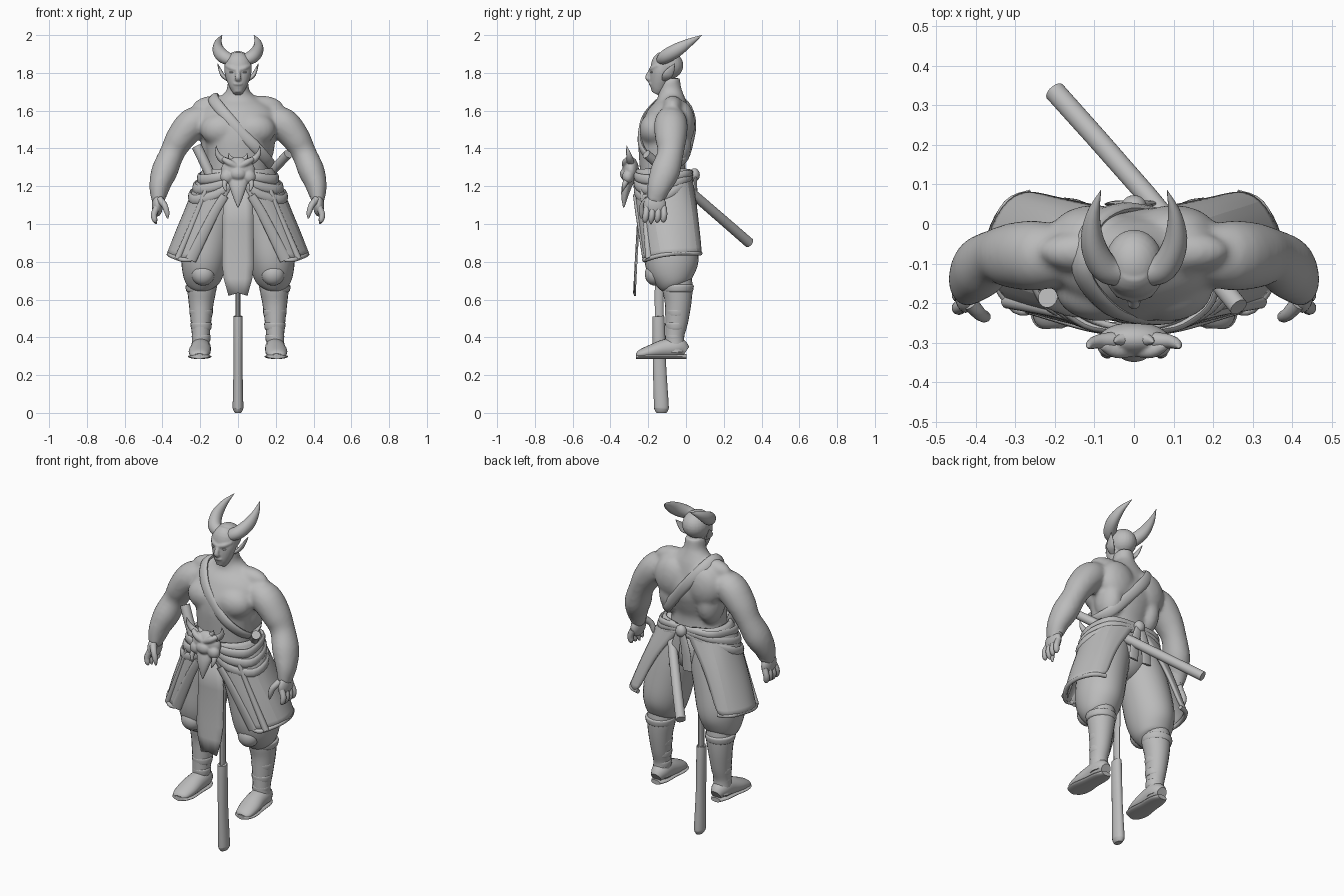
import bpy, bmesh, math
from mathutils import Vector
grey = bpy.data.materials.new("plain_grey")
grey.diffuse_color = (0.5, 0.5, 0.5, 1)
Y, Z = (0, 1, 0), (0, 0, 1)

def finish(name, bm, mirror=False, subsurf=0, thick=0):
    bmesh.ops.recalc_face_normals(bm, faces=bm.faces)
    me = bpy.data.meshes.new(name)
    bm.to_mesh(me)
    bm.free()
    for p in me.polygons:
        p.use_smooth = True
    me.set_sharp_from_angle(angle=math.radians(45))
    me.materials.append(grey)
    ob = bpy.data.objects.new(name, me)
    bpy.context.collection.objects.link(ob)
    if subsurf:
        m = ob.modifiers.new("subsurf", 'SUBSURF')
        m.levels = m.render_levels = subsurf
    if thick:
        m = ob.modifiers.new("solid", 'SOLIDIFY')
        m.thickness, m.offset = thick, 0
    if mirror:
        ob.modifiers.new("mirror", 'MIRROR')
    return ob

def fuse(name, parts, voxel, smooth):
    """Melt overlapping closed parts into one smooth skin."""
    dg = bpy.context.evaluated_depsgraph_get()
    bm = bmesh.new()
    for ob in parts:
        bm.from_mesh(ob.evaluated_get(dg).to_mesh())
    for ob in parts:
        bpy.data.objects.remove(ob)
    ob = finish(name, bm)
    m = ob.modifiers.new("remesh", 'REMESH')
    m.mode, m.voxel_size, m.use_smooth_shade = 'VOXEL', voxel, True
    m = ob.modifiers.new("smooth", 'SMOOTH')
    m.factor, m.iterations = 0.5, smooth

def smooth_path(pts, closed, sub):
    """Catmull-Rom through tuples of any length."""
    n, out = len(pts), []
    get = (lambda i: pts[i % n]) if closed else (lambda i: pts[max(0, min(n - 1, i))])
    for i in range(n if closed else n - 1):
        a, b, c, d = get(i - 1), get(i), get(i + 1), get(i + 2)
        for t in (k / sub for k in range(sub)):
            out.append([0.5 * (2 * q + (r - p) * t + (2 * p - 5 * q + 4 * r - s) * t * t
                               + (3 * q - p - 3 * r + s) * t ** 3) for p, q, r, s in zip(a, b, c, d)])
    return out if closed else out + [list(pts[-1])]

def tube(name, pts, mirror=False, ref=(1, 0, 0), closed=False, sides=20, sub=4):
    """Loft of ellipses through (x, y, z, radius along ref, other radius)."""
    pts = smooth_path([p if len(p) == 5 else (*p, p[3]) for p in pts], closed, sub)
    bm, rings, n = bmesh.new(), [], len(pts)
    for i, p in enumerate(pts):
        nxt = pts[(i + 1) % n] if closed else pts[min(i + 1, n - 1)]
        prv = pts[i - 1] if closed else pts[max(i - 1, 0)]
        t = (Vector(nxt[:3]) - Vector(prv[:3])).normalized()
        u = (Vector(ref) - t * t.dot(Vector(ref))).normalized()
        v = t.cross(u)
        ra, rb = max(p[3], 0.001), max(p[4], 0.001)
        rings.append([bm.verts.new(Vector(p[:3]) + u * ra * math.cos(a) + v * rb * math.sin(a))
                      for a in (2 * math.pi * k / sides for k in range(sides))])
    for i in range(n if closed else n - 1):
        r, s = rings[i], rings[(i + 1) % n]
        for k in range(sides):
            bm.faces.new((r[k], r[(k + 1) % sides], s[(k + 1) % sides], s[k]))
    if not closed:
        bm.faces.new(rings[0])
        bm.faces.new(rings[-1])
    return finish(name, bm, mirror)

def blob(name, c, r, mirror=False):
    bm = bmesh.new()
    bmesh.ops.create_uvsphere(bm, u_segments=24, v_segments=14, radius=1)
    for v in bm.verts:
        v.co = Vector(c) + Vector([a * b for a, b in zip(v.co, r)])
    return finish(name, bm, mirror)

def sheet(name, rows, mirror=False, subsurf=2, thick=0.015):
    bm = bmesh.new()
    g = [[bm.verts.new(p) for p in row] for row in rows]
    for a, b in zip(g, g[1:]):
        for k in range(len(a) - 1):
            bm.faces.new((a[k], a[k + 1], b[k + 1], b[k]))
    return finish(name, bm, mirror, subsurf, thick)

# torso, neck and arms, fused into one skin
fuse("body", [
    tube("torso", [(0, -.115, 1.18, .17, .12), (0, -.125, 1.32, .16, .122), (0, -.115, 1.42, .172, .14),
                   (0, -.1, 1.5, .2, .145), (0, -.09, 1.57, .21, .122), (0, -.08, 1.63, .16, .092),
                   (0, -.08, 1.67, .1, .072), (0, -.085, 1.71, .06, .062), (0, -.09, 1.77, .055, .058)], sides=32),
    blob("chest_muscle", (.085, -.165, 1.5), (.115, .082, .09), True),
    blob("shoulder_blade", (.1, -.02, 1.53), (.11, .068, .12), True),
    blob("side_muscle", (.125, -.06, 1.43), (.07, .09, .13), True),
    blob("neck_muscle", (.12, -.07, 1.62), (.12, .055, .06), True),
    tube("arm", [(.14, -.08, 1.57, .06), (.235, -.08, 1.535, .088, .084), (.305, -.08, 1.455, .084, .077),
                 (.349, -.082, 1.375, .07, .066), (.389, -.11, 1.28, .079, .07), (.416, -.142, 1.2, .065, .055),
                 (.422, -.16, 1.14, .05, .04), (.424, -.165, 1.11, .043, .033)], True, ref=Y)], .011, 8)
# hands
tube("wrist_cuff", [(.407, -.135, 1.22, .064, .056), (.421, -.155, 1.15, .05, .041)], True, ref=Y)
blob("palm", (.427, -.165, 1.1), (.029, .06, .06), True)
for i in range(4):
    y = -.212 + .032 * i
    tube("finger", [(.43, y * .9 - .015, 1.09, .017), (.445, y, 1.05, .017), (.44, y - .004, 1.02, .014),
                    (.433, y - .006, 1.0 + .008 * abs(i - 1), .004)], True, ref=Y, sides=10)
tube("thumb", [(.415, -.2, 1.13, .02), (.39, -.228, 1.1, .017), (.376, -.235, 1.06, .014),
               (.372, -.236, 1.03, .004)], True, ref=Y, sides=10)
# head
fuse("head", [
    blob("skull", (0, -.098, 1.84), (.073, .084, .076)),
    tube("face", [(0, -.162, 1.69, .022, .022), (0, -.15, 1.715, .04, .042), (0, -.138, 1.76, .06, .055),
                  (0, -.13, 1.81, .072, .06), (0, -.125, 1.86, .066, .054), (0, -.11, 1.895, .04, .035)], sides=24),
    tube("nose", [(0, -.183, 1.815, .012), (0, -.2, 1.785, .014), (0, -.2, 1.77, .017, .014), (0, -.183, 1.755, .01)]),
    tube("brow", [(0, -.186, 1.815, .012), (.035, -.175, 1.825, .013), (.062, -.145, 1.84, .01)], True, ref=Z),
    blob("lips", (0, -.184, 1.742), (.026, .014, .01))], .005, 4)
blob("eye", (.034, -.18, 1.803), (.013, .008, .005), True)
tube("ear", [(.055, -.115, 1.765, .014, .01), (.08, -.1, 1.785, .026, .011), (.095, -.08, 1.815, .02, .008),
             (.108, -.06, 1.848, .002)], True, ref=Y)
tube("horn", [(.03, -.13, 1.868, .032, .026), (.075, -.11, 1.885, .036, .036), (.104, -.05, 1.92, .031, .036),
              (.104, .02, 1.962, .018, .021), (.084, .085, 2.0, .001)], True)
# chest strap looping over one shoulder
tube("chest_strap", [(x, y, z, .03, .014) for x, y, z in (
    (-.125, -.14, 1.65), (-.06, -.215, 1.57), (.02, -.24, 1.48), (.1, -.233, 1.4), (.16, -.17, 1.33),
    (.17, -.09, 1.31), (.135, -.01, 1.34), (.06, .025, 1.43), (-.03, .04, 1.54), (-.1, .005, 1.63),
    (-.13, -.07, 1.672))], ref=(.37, 0, .3), closed=True, sides=12)
# trousers, legs and feet
tube("trouser_leg", [(.085, -.1, 1.24, .1, .11), (.115, -.095, 1.1, .13, .13), (.15, -.085, .96, .13, .14),
                     (.175, -.078, .83, .125, .145), (.185, -.072, .75, .112, .13),
                     (.19, -.062, .69, .09, .095), (.19, -.055, .665, .06, .07)], True, sides=28)
blob("seat_cloth", (0, -.09, 1.13), (.15, .125, .15))
blob("knee_guard", (.185, -.165, .735), (.061, .053, .061), True)
tube("shin", [(.19, -.05, .72, .07, .08), (.192, -.045, .655, .076, .08), (.195, -.042, .58, .066, .07),
              (.196, -.05, .48, .054, .06), (.197, -.06, .4, .047, .05), (.198, -.055, .32, .05, .055)], True)
for z, r in ((.66, .08), (.53, .06), (.46, .054), (.395, .048)):
    y = -.042 - max(0, .58 - z) * .1
    tube("leg_wrap", [(.195, y, z + d, r * k, r * k) for d, k in ((.02, .95), (.012, 1.04), (-.012, 1), (-.02, .92))], True)
tube("foot", [(.196, .0, .325, .03, .03), (.196, -.04, .345, .05, .052), (.198, -.11, .34, .054, .05),
              (.203, -.18, .325, .058, .038), (.207, -.24, .31, .048, .025), (.207, -.26, .303, .03, .012)], True)
tube("sandal_sole", [(x, y, .298, r, .013) for x, y, r in (
    (.196, .003, .03), (.196, -.04, .049), (.2, -.12, .054), (.203, -.2, .063), (.206, -.25, .05), (.206, -.265, .025))], True)
# open skirt wrapped round the hips
sheet("hip_skirt", [
    [(x, y, 1.29) for x, y in ((0, -.265), (.1, -.255), (.175, -.18), (.185, -.08), (.14, .01), (0, .02))],
    [(x, y, 1.2) for x, y in ((.03, -.27), (.13, -.255), (.225, -.19), (.235, -.08), (.19, .02), (.06, .035))],
    [(x, y, 1.1) for x, y in ((.085, -.262), (.16, -.25), (.26, -.18), (.27, -.07), (.23, .04), (.14, .05))],
    [(x, y, .97) for x, y in ((.17, -.24), (.225, -.235), (.32, -.16), (.325, -.05), (.28, .055), (.21, .065))],
    [(.245, -.215, .8), (.295, -.22, .8), (.375, -.13, .83), (.375, -.03, .84), (.32, .07, .84), (.26, .078, .84)]], True)
tube("skirt_front_band", [(.07, -.27, 1.15, .022, .01), (.13, -.256, 1.05, .025, .011), (.25, -.218, .81, .03, .012)], True)
tube("skirt_side_fold", [(.17, -.232, 1.18, .012), (.22, -.217, 1.05, .015), (.32, -.196, .815, .018)], True)
tube("skirt_hem", [(*p, .012) for p in ((.25, -.214, .81), (.3, -.215, .812), (.358, -.13, .835), (.361, -.04, .845),
                                        (.32, .05, .845), (.26, .076, .845))], True, ref=Z, sides=10)
# sash draping from the buckle down over the hips
for d in (0, .045, .09):
    tube("sash_fold", [(.04, -.268, 1.26 - d * .5, .02, .01), (.12, -.255, 1.245 - d, .024, .012),
                       (.195 + d * .4, -.19, 1.235 - d * 1.2, .026, .014), (.2 + d * .5, -.08, 1.25 - d, .024, .012),
                       (.15, .01, 1.265 - d * .6, .02, .011), (0, .028, 1.27 - d * .3, .018, .011)], True, ref=Z, sides=12)
# knot and tails at the back
blob("sash_knot", (0, .045, 1.26), (.032, .028, .035))
tube("sash_tail", [(.01, .05, 1.25, .02, .008), (.035, .052, 1.15, .028, .008), (.045, .05, 1.04, .03, .007)], True)
# loincloth with swallow-tail end
sheet("loincloth", [[(s * w, y - .006 * (1 - abs(s)), z - dz * abs(s)) for s in (-1, -.5, 0, .5, 1)]
                    for z, w, y, dz in ((1.22, .075, -.265, 0), (1.0, .082, -.25, 0), (.79, .085, -.262, 0),
                                        (.71, .075, -.266, 0), (.635, .05, -.27, .015))], subsurf=0, thick=.008)
# horned beast-face buckle
fuse("buckle_face", [
    blob("mask", (0, -.292, 1.285), (.09, .043, .07)),
    blob("muzzle", (0, -.318, 1.265), (.045, .032, .035)),
    blob("cheek", (.058, -.308, 1.25), (.036, .03, .036), True),
    tube("brow", [(0, -.32, 1.3, .015), (.045, -.322, 1.325, .018), (.08, -.305, 1.345, .013)], True, ref=Z),
    tube("beard", [(0, -.295, 1.25, .062, .03), (0, -.315, 1.195, .045, .026), (0, -.325, 1.145, .028, .018),
                   (0, -.33, 1.085, .004)])], .005, 3)
tube("buckle_horn", [(.05, -.295, 1.325, .022), (.088, -.297, 1.345, .018), (.11, -.305, 1.375, .012),
                     (.115, -.315, 1.415, .001)], True, ref=Y, sides=12)
tube("buckle_crest", [(.02, -.29, 1.33, .02), (.04, -.295, 1.35, .012), (.05, -.3, 1.375, .001)], True, sides=10)
tube("buckle_tusk", [(.06, -.305, 1.25, .016), (.072, -.325, 1.21, .014), (.062, -.338, 1.17, .002)], True, sides=10)
# long scabbard through the sash, and a short hilt on the other side
tube("long_scabbard", [(.265, -.21, 1.37, .024), (.035, .07, 1.13, .026), (-.2, .335, .9, .027)], sub=2)
tube("short_hilt", [(-.218, -.185, 1.41, .027), (-.17, -.205, 1.31, .027), (-.12, -.215, 1.2, .025)], sub=2)
# hanging weapon between the legs, handle reaching the ground
tube("weapon_handle", [(0, -.145, .505, .02, .028), (0, -.145, .49, .025, .032), (0, -.14, .25, .024, .035),
                       (0, -.131, .05, .028, .039), (0, -.13, .018, .026, .037), (0, -.13, 0, .016, .026)])
tube("weapon_shaft", [(0, -.142, .49, .012, .023), (0, -.142, .7, .012, .023), (0, -.135, 1.0, .012, .022)], sides=12)
